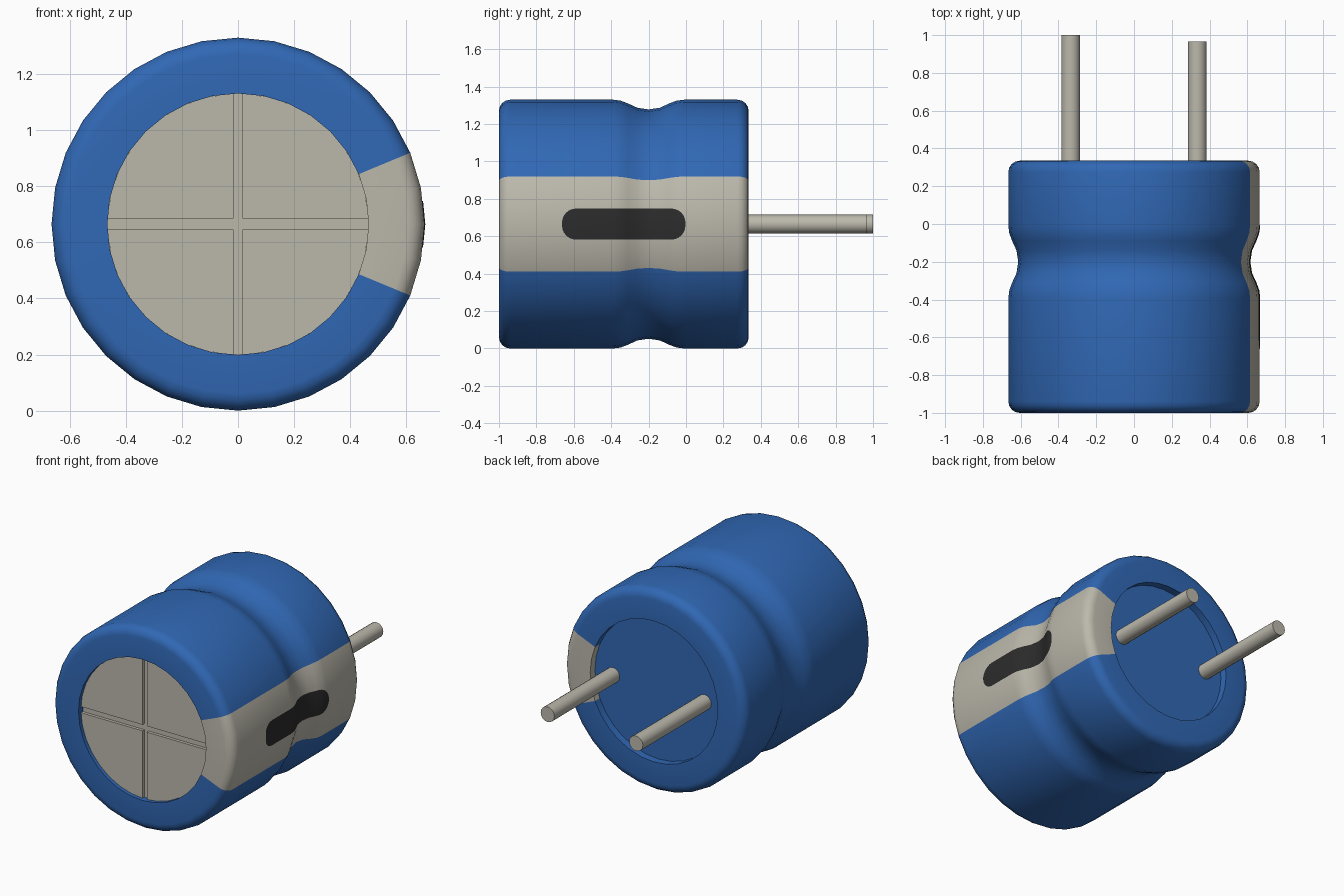
import bpy, bmesh
from math import sin, cos, pi, radians, atan2, sqrt

if "Cube" in bpy.data.objects:
    bpy.data.objects.remove(bpy.data.objects["Cube"], do_unlink=True)

R = 0.665          # can radius, also the height of its axis
HOLE = 0.466       # radius of the end openings
FRONT, BACK = -1.0, 0.335
SIDES = 32


def material(name, rgb):
    m = bpy.data.materials.new(name)
    m.use_nodes = True
    m.diffuse_color = (*rgb, 1)
    m.node_tree.nodes["Principled BSDF"].inputs["Base Color"].default_value = (*rgb, 1)
    return m


blue = material("sleeve blue", (0.03, 0.138, 0.46))
grey = material("warm grey", (0.5, 0.48, 0.41))
black = material("mark black", (0.025, 0.025, 0.025))


def add_object(name, bm, mats, smooth=True):
    bmesh.ops.recalc_face_normals(bm, faces=bm.faces)
    mesh = bpy.data.meshes.new(name)
    bm.to_mesh(mesh)
    bm.free()
    for m in mats:
        mesh.materials.append(m)
    ob = bpy.data.objects.new(name, mesh)
    ob.location.z = R
    bpy.context.collection.objects.link(ob)
    if smooth:
        bpy.ops.object.select_all(action='DESELECT')
        ob.select_set(True)
        bpy.context.view_layer.objects.active = ob
        bpy.ops.object.shade_smooth_by_angle(angle=radians(35))
    return ob


def extrude_y(bm, outline, y0, y1):
    """Solid prism along y from an (x, z) outline."""
    face = bm.faces.new([bm.verts.new((x, y0, z)) for x, z in outline])
    new = bmesh.ops.extrude_face_region(bm, geom=[face], use_keep_orig=True)["geom"]
    bmesh.ops.translate(bm, vec=(0, y1 - y0, 0),
                        verts=[v for v in new if isinstance(v, bmesh.types.BMVert)])


def circle(r, n, x=0):
    return [(x + r * cos(2 * pi * i / n), r * sin(2 * pi * i / n)) for i in range(n)]


# Crimp groove, as radius along the can
groove = [(-0.39, R), (-0.35, 0.66), (-0.31, 0.645), (-0.26, 0.622), (-0.2, 0.613),
          (-0.14, 0.622), (-0.09, 0.645), (-0.05, 0.66), (-0.01, R)]


def can_radius(y):
    for (y0, r0), (y1, r1) in zip(groove, groove[1:]):
        if y0 <= y <= y1:
            return r0 + (r1 - r0) * (y - y0) / (y1 - y0)
    return R


# Sleeve: revolved profile with rounded rims, a grey stripe on its left side
rim = 0.06
arc = [(rim * (1 - cos(i * pi / 8)), rim * (1 - sin(i * pi / 8))) for i in range(5)]
profile = [(FRONT + 0.06, HOLE), (FRONT, HOLE)]
profile += [(FRONT + a, R - b) for a, b in arc]
profile += groove
profile += [(BACK - a, R - b) for a, b in reversed(arc)]
profile += [(BACK, HOLE), (BACK - 0.08, HOLE)]

bm = bmesh.new()
rings = []
for i in range(SIDES):
    t = 2 * pi * i / SIDES
    rings.append([bm.verts.new((r * cos(t), y, r * sin(t))) for y, r in profile])
for i, ring in enumerate(rings):
    nxt = rings[(i + 1) % SIDES]
    for j in range(len(profile) - 1):
        f = bm.faces.new((ring[j], ring[j + 1], nxt[j + 1], nxt[j]))
        c = f.calc_center_median()
        f.material_index = int(abs(atan2(c.z, c.x)) < pi / 8)
add_object("sleeve", bm, [blue, grey])

# Front lid: a base plate with four raised quarters leaving a cross groove
bm = bmesh.new()
extrude_y(bm, circle(HOLE, SIDES), FRONT + 0.045, FRONT + 0.06)
add_object("lid_base", bm, [grey], smooth=False)

gx, gz = 0.016, 0.02
a0, a1 = atan2(gz, sqrt(HOLE**2 - gz**2)), atan2(sqrt(HOLE**2 - gx**2), gx)
for sx, sz, label in ((1, 1, "upper_left"), (-1, 1, "upper_right"),
                      (1, -1, "lower_left"), (-1, -1, "lower_right")):
    pts = [(gx, gz)]
    for i in range(9):
        t = a0 + (a1 - a0) * i / 8
        pts.append((HOLE * cos(t), HOLE * sin(t)))
    bm = bmesh.new()
    extrude_y(bm, [(sx * x, sz * z) for x, z in pts], FRONT + 0.025, FRONT + 0.05)
    add_object("lid_quarter_" + label, bm, [grey], smooth=False)

# Back plug, recessed in the rear opening
bm = bmesh.new()
extrude_y(bm, circle(HOLE, SIDES), BACK - 0.08, BACK - 0.05)
add_object("back_plug", bm, [blue], smooth=False)

# Two lead pins, the right one slightly longer
for name, x, end in (("right_pin", -0.335, 1.0), ("left_pin", 0.335, 0.967)):
    bm = bmesh.new()
    extrude_y(bm, circle(0.05, 16, x), BACK - 0.06, end)
    add_object(name, bm, [grey])

# Minus mark: thin rounded bar that follows the stripe surface
y_lo, y_hi, half, corner = -0.663, -0.003, 0.083, 0.075
ends = [corner * (1 - cos(i * pi / 12)) for i in range(7)]
stations = sorted({y_lo + e for e in ends} | {y_hi - e for e in ends}
                  | {y for y, r in groove if y_lo + corner < y < y_hi - corner})
bm = bmesh.new()
rows = []
for y in stations:
    d = max(0, corner - min(y - y_lo, y_hi - y))
    h = half - corner + sqrt(max(0, corner**2 - d**2))
    r = can_radius(y) + 0.003
    rows.append([bm.verts.new((r - abs(z) * sin(pi / SIDES), y, z)) for z in (-h, 0, h)])
for a, b in zip(rows, rows[1:]):
    for j in range(2):
        bm.faces.new((a[j], a[j + 1], b[j + 1], b[j]))
mark = add_object("minus_mark", bm, [black])
if mark.data.polygons[0].normal.x < 0:
    mark.data.flip_normals()
